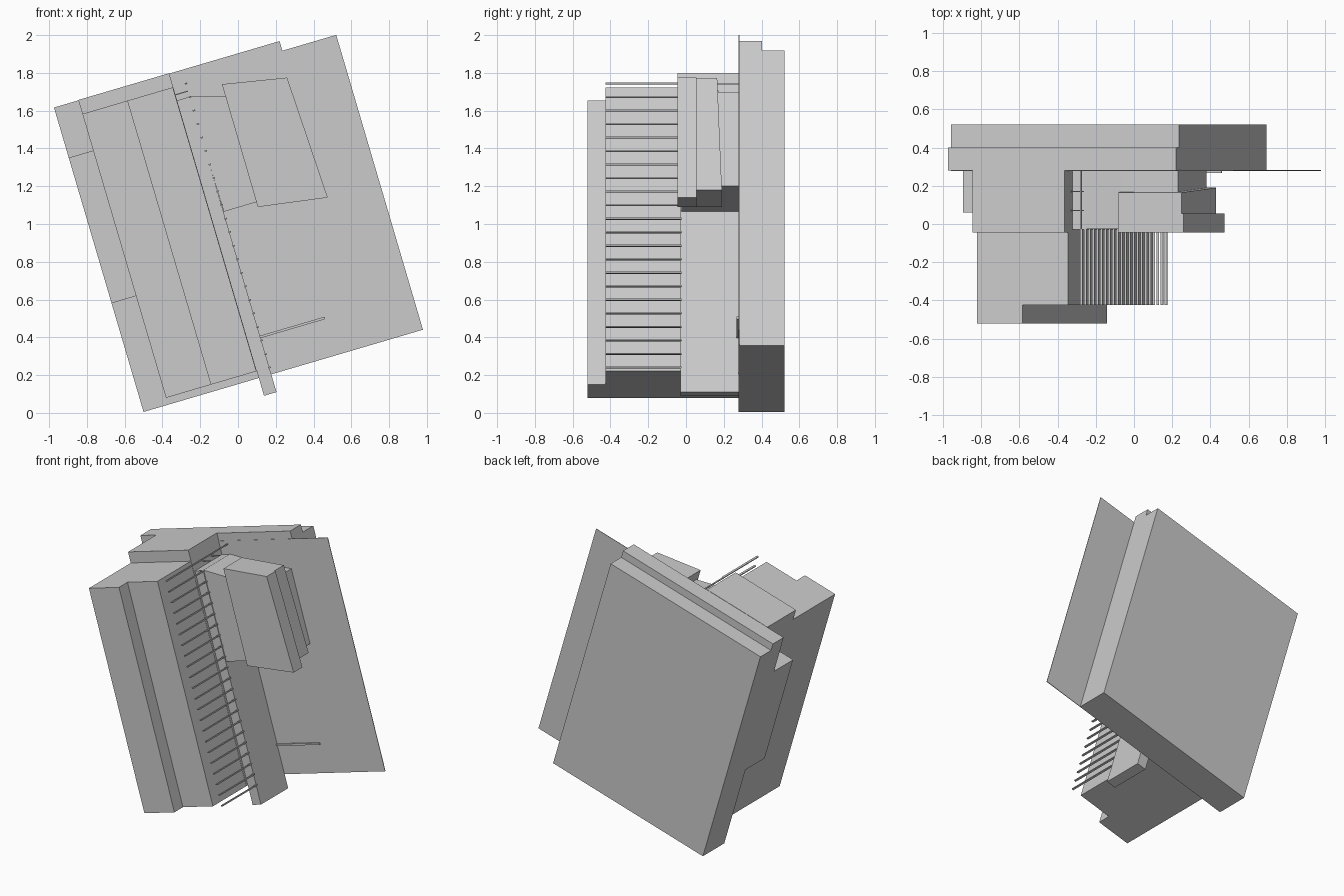
import bpy, bmesh, math

cube = bpy.data.objects.get("Cube")
if cube:
    bpy.data.objects.remove(cube, do_unlink=True)

grey = bpy.data.materials.new("plain_grey")
grey.use_nodes = True
COLOUR = (0.6, 0.6, 0.6, 1)
grey.diffuse_color = COLOUR
grey.node_tree.nodes["Principled BSDF"].inputs["Base Color"].default_value = COLOUR

# The whole building is turned in its own plane about its lower corner
ANGLE = math.radians(16.4)
C, S = math.cos(ANGLE), math.sin(ANGLE)


def turned(u, v):
    return (-0.5 + u * C - v * S, 0.005 + u * S + v * C)


def prism(name, outline, y0, backs):
    """Extrude an x-z outline from y0 to a back depth given for each corner."""
    bm = bmesh.new()
    front = [bm.verts.new((x, y0, z)) for x, z in outline]
    back = [bm.verts.new((x, y, z)) for (x, z), y in zip(outline, backs)]
    bm.faces.new(front)
    bm.faces.new(back[::-1])
    n = len(front)
    for i in range(n):
        j = (i + 1) % n
        bm.faces.new((front[i], back[i], back[j], front[j]))
    bmesh.ops.recalc_face_normals(bm, faces=bm.faces[:])
    mesh = bpy.data.meshes.new(name)
    bm.to_mesh(mesh)
    bm.free()
    mesh.materials.append(grey)
    obj = bpy.data.objects.new(name, mesh)
    bpy.context.collection.objects.link(obj)
    return obj


def block(name, u0, u1, v0, v1, y0, y1):
    outline = [turned(u, v) for u, v in ((u0, v0), (u1, v0), (u1, v1), (u0, v1))]
    return prism(name, outline, y0, [y1] * 4)


# Back slabs and the thin sheet reaching past them
block("back_slab_inner", 0, 1.245, 0, 1.68, 0.28, 0.402)
block("back_slab_outer", 0, 1.245, 0, 1.627, 0.402, 0.522)
block("thin_sheet", 0, 1.542, 0, 1.627, 0.278, 0.282)

# Stepped main body
block("main_body", 0.135, 0.636, 0.038, 1.682, -0.045, 0.28)
block("middle_body", 0.135, 0.634, 0.038, 1.605, -0.425, -0.045)
block("front_strip", 0.135, 0.385, 0.038, 1.605, -0.522, -0.425)
block("side_strip", 0, 0.135, 0.6, 1.403, 0.06, 0.28)

# Side panel and the small ledge beside it
block("side_panel", 0.636, 0.705, -0.098, 1.532, -0.03, 0.28)
block("small_ledge", 0.705, 1.062, 0.2, 0.213, 0.267, 0.28)

# Row of thin slats standing off the body
for i in range(22):
    v = 0.038 + i * 0.0746
    block(f"slat_{i + 1}", 0.7, 0.713, v - 0.004, v + 0.004, -0.425, -0.025)

# Thin rail frame above the panel
block("rail", 0.7, 0.708, 1.6, 1.608, -0.025, 0.28)
for i, y in enumerate((0.07, 0.17)):
    block(f"rail_bracket_{i + 1}", 0.636, 0.704, 1.56, 1.566, y - 0.003, y + 0.003)

# Projecting side wing with its two stepped boxes
prism("wing_base", [(-0.26, 1.675), (-0.07, 1.675), (0.23, 1.7),
                    (0.38, 1.2), (-0.075, 1.065)], -0.025, [0.28] * 5)
prism("wing_middle", [(-0.085, 1.74), (0.25, 1.774), (0.43, 1.18), (0.105, 1.09)],
      0.055, [0.165, 0.165, 0.19, 0.19])
prism("wing_front", [(-0.085, 1.74), (0.26, 1.775), (0.475, 1.14), (0.105, 1.09)],
      -0.045, [0.055] * 4)
